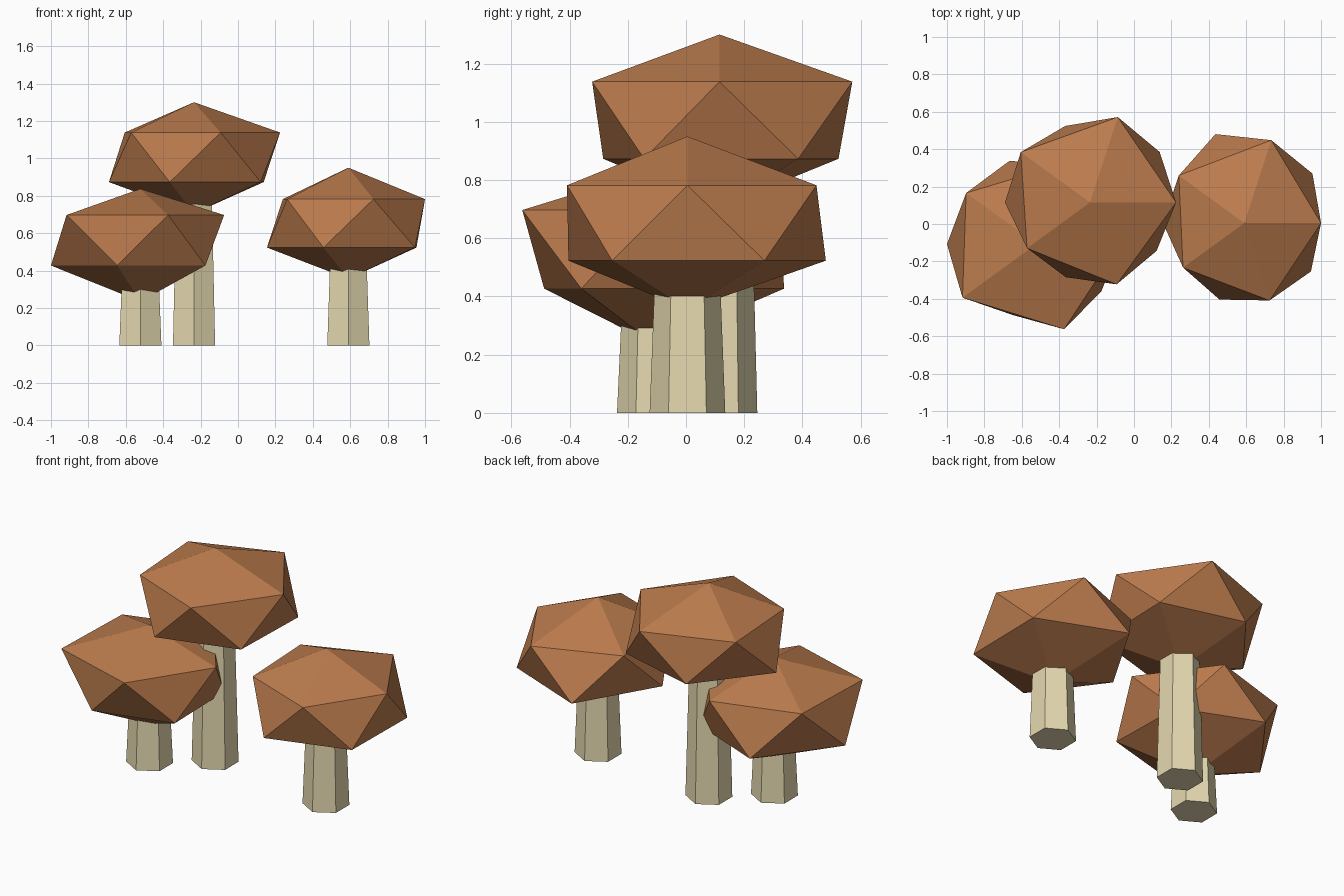
import bpy, bmesh
from math import cos, sin, radians

if "Cube" in bpy.data.objects:
    bpy.data.objects.remove(bpy.data.objects["Cube"])


def material(name, rgb):
    m = bpy.data.materials.new(name)
    m.diffuse_color = (*rgb, 1)
    m.use_nodes = True
    m.node_tree.nodes["Principled BSDF"].inputs["Base Color"].default_value = m.diffuse_color
    return m


CAP = material("cap_brown", (0.50, 0.20, 0.075))
STEM = material("stem_cream", (0.78, 0.69, 0.43))


def finish(bm, name, mat, loc):
    bmesh.ops.recalc_face_normals(bm, faces=bm.faces[:])
    me = bpy.data.meshes.new(name)
    bm.to_mesh(me)
    bm.free()
    me.materials.append(mat)
    ob = bpy.data.objects.new(name, me)
    ob.location = loc
    bpy.context.collection.objects.link(ob)


def ring(bm, radii, z, start):
    step = 360 / len(radii)
    return [bm.verts.new((r * cos(radians(start + i * step)),
                          r * sin(radians(start + i * step)), z))
            for i, r in enumerate(radii)]


# Hexagonal stem, tapering slightly up into the cap
def stem(name, x, y, height):
    bm = bmesh.new()
    low = ring(bm, [0.13] * 6, 0, 30)
    high = ring(bm, [0.106] * 6, height, 30)
    bm.faces.new(low[::-1])
    bm.faces.new(high)
    for i in range(6):
        j = (i + 1) % 6
        bm.faces.new((low[i], low[j], high[j], high[i]))
    finish(bm, name, STEM, (x, y, 0))


# Squashed, slightly uneven twenty-sided cap
def cap(name, x, y, levels, upper, lower):
    bm = bmesh.new()
    top_z, up_z, low_z, bottom_z = levels
    top = bm.verts.new((0, 0, top_z))
    bottom = bm.verts.new((0, 0, bottom_z))
    u = ring(bm, upper, up_z, 0)
    d = ring(bm, lower, low_z, 36)
    for i in range(5):
        j = (i + 1) % 5
        bm.faces.new((top, u[i], u[j]))
        bm.faces.new((u[i], d[i], u[j]))
        bm.faces.new((d[i], d[j], u[j]))
        bm.faces.new((bottom, d[j], d[i]))
    finish(bm, name, CAP, (x, y, 0))


# name, x, y, stem height, cap levels, upper radii, lower radii
MUSHROOMS = [
    ("tall", -0.235, 0.115, 0.95, (1.30, 1.138, 0.873, 0.706),
     (0.46, 0.48, 0.458, 0.416, 0.46), (0.46, 0.43, 0.455, 0.42, 0.44)),
    ("right", 0.59, 0.005, 0.62, (0.95, 0.782, 0.523, 0.356),
     (0.41, 0.466, 0.433, 0.405, 0.435), (0.45, 0.50, 0.435, 0.43, 0.44)),
    ("left", -0.522, -0.107, 0.52, (0.837, 0.697, 0.427, 0.235),
     (0.448, 0.45, 0.464, 0.488, 0.479), (0.415, 0.467, 0.478, 0.40, 0.43)),
]
for name, x, y, height, levels, upper, lower in MUSHROOMS:
    stem(name + "_stem", x, y, height)
    cap(name + "_cap", x, y, levels, upper, lower)
